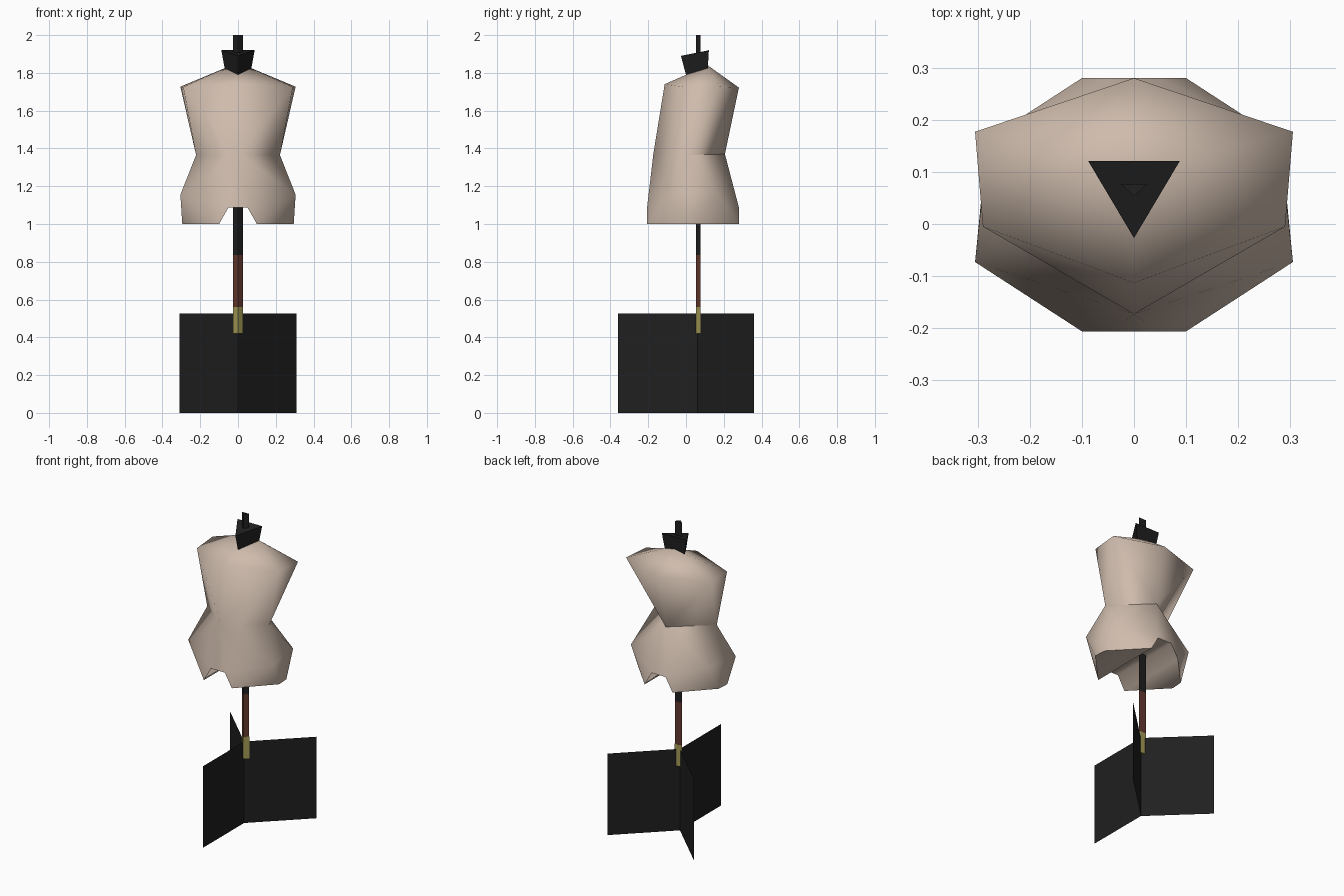
import bpy, bmesh, math

if "Cube" in bpy.data.objects:
    bpy.data.objects.remove(bpy.data.objects["Cube"])


def material(name, rgb):
    m = bpy.data.materials.new(name)
    m.diffuse_color = (*rgb, 1)
    m.use_nodes = True
    m.node_tree.nodes["Principled BSDF"].inputs["Base Color"].default_value = m.diffuse_color
    return m


FABRIC = material("beige_fabric", (0.62, 0.50, 0.415))
BLACK = material("black", (0.014, 0.014, 0.014))
BROWN = material("brown_wood", (0.13, 0.04, 0.028))
BRASS = material("brass", (0.38, 0.33, 0.095))


def make(name, verts, faces, mat):
    me = bpy.data.meshes.new(name)
    me.from_pydata(verts, [], faces)
    bm = bmesh.new()
    bm.from_mesh(me)
    bmesh.ops.recalc_face_normals(bm, faces=bm.faces)
    bm.to_mesh(me)
    bm.free()
    me.materials.append(mat)
    ob = bpy.data.objects.new(name, me)
    bpy.context.collection.objects.link(ob)
    return ob


def tri_prism(name, bottom, top, mat):
    return make(name, bottom + top,
                [(2, 1, 0), (3, 4, 5), (0, 1, 4, 3), (1, 2, 5, 4), (2, 0, 3, 5)], mat)


def pole(name, z0, z1, mat, grow=0.0):
    def ring(z):
        return [(0, 0.054 - grow, z), (0.026 + grow, 0.077 + grow, z), (-0.026 - grow, 0.077 + grow, z)]
    return tri_prism(name, ring(z0), ring(z1), mat)


# Base: three thin vanes meeting on the pole axis
for name, (x, y) in {"front_vane": (0, -0.36), "right_vane": (0.31, 0.36), "left_vane": (-0.31, 0.36)}.items():
    make(name, [(0, 0.062, 0), (x, y, 0), (x, y, 0.527), (0, 0.062, 0.527)], [(0, 1, 2, 3)], BLACK)

# Three-sided pole in sections
pole("brass_collar", 0.42, 0.56, BRASS, 0.001)
pole("wood_pole", 0.56, 0.835, BROWN)
pole("upper_pole", 0.835, 2.0, BLACK)

# Neck cap, tilted forward
tri_prism("neck_cap",
          [(0, 0.0, 1.79), (0.07, 0.115, 1.82), (-0.07, 0.115, 1.82)],
          [(0, -0.027, 1.89), (0.088, 0.121, 1.92), (-0.088, 0.121, 1.92)], BLACK)

# Torso: right half as named points, mirrored in x
P = {
    "n0": (0, 0.0, 1.79), "n1": (0.07, 0.115, 1.825), "nm": (0, 0.115, 1.84),             # neck
    "s0": (0, -0.113, 1.74), "s1": (0.29, -0.005, 1.725),                                 # shoulders
    "s2": (0.305, 0.177, 1.727), "s3": (0, 0.28, 1.722),
    "w0": (0, -0.173, 1.37), "w1": (0.222, 0.003, 1.365), "w2": (0, 0.206, 1.37),         # waist
    "h1": (0.305, -0.073, 1.155), "h2": (0.28, 0.163, 1.165),                             # hips
    "c0": (0.05, -0.206, 1.088), "c1": (0.05, 0.28, 1.088),                               # crotch
    "cf": (0, -0.206, 1.088), "cb": (0, 0.28, 1.088),
    "b0": (0.1, -0.206, 1.0), "b1": (0.295, 0.0, 1.0),                                    # leg ends
    "b2": (0.29, 0.08, 1.0), "b3": (0.1, 0.28, 1.0),
}
F = """n0 n1 nm|n0 s0 s1|n0 s1 n1|n1 s1 s2|n1 s2 s3|n1 s3 nm|
s0 w0 s1|s1 w0 w1|s1 w1 s2|s2 w1 w2|s2 w2 s3|
w0 cf c0|w0 c0 h1|w0 h1 w1|w1 h1 h2|w1 h2 w2|w2 h2 c1|w2 c1 cb|
c0 b0 h1|h1 b0 b1|h1 b1 b2 h2|h2 b2 b3|h2 b3 c1|
b0 b3 b2 b1|c0 c1 b3 b0|cf cb c1 c0"""
keys = list(P)
torso = make("torso", list(P.values()),
             [[keys.index(k) for k in f.split()] for f in F.split("|")], FABRIC)
mir = torso.modifiers.new("mirror", "MIRROR")
mir.use_clip = True
mir.merge_threshold = 0.001

bpy.ops.object.select_all(action="DESELECT")
torso.select_set(True)
bpy.context.view_layer.objects.active = torso
bpy.ops.object.modifier_apply(modifier="mirror")
bpy.ops.object.shade_smooth_by_angle(angle=math.radians(65))
